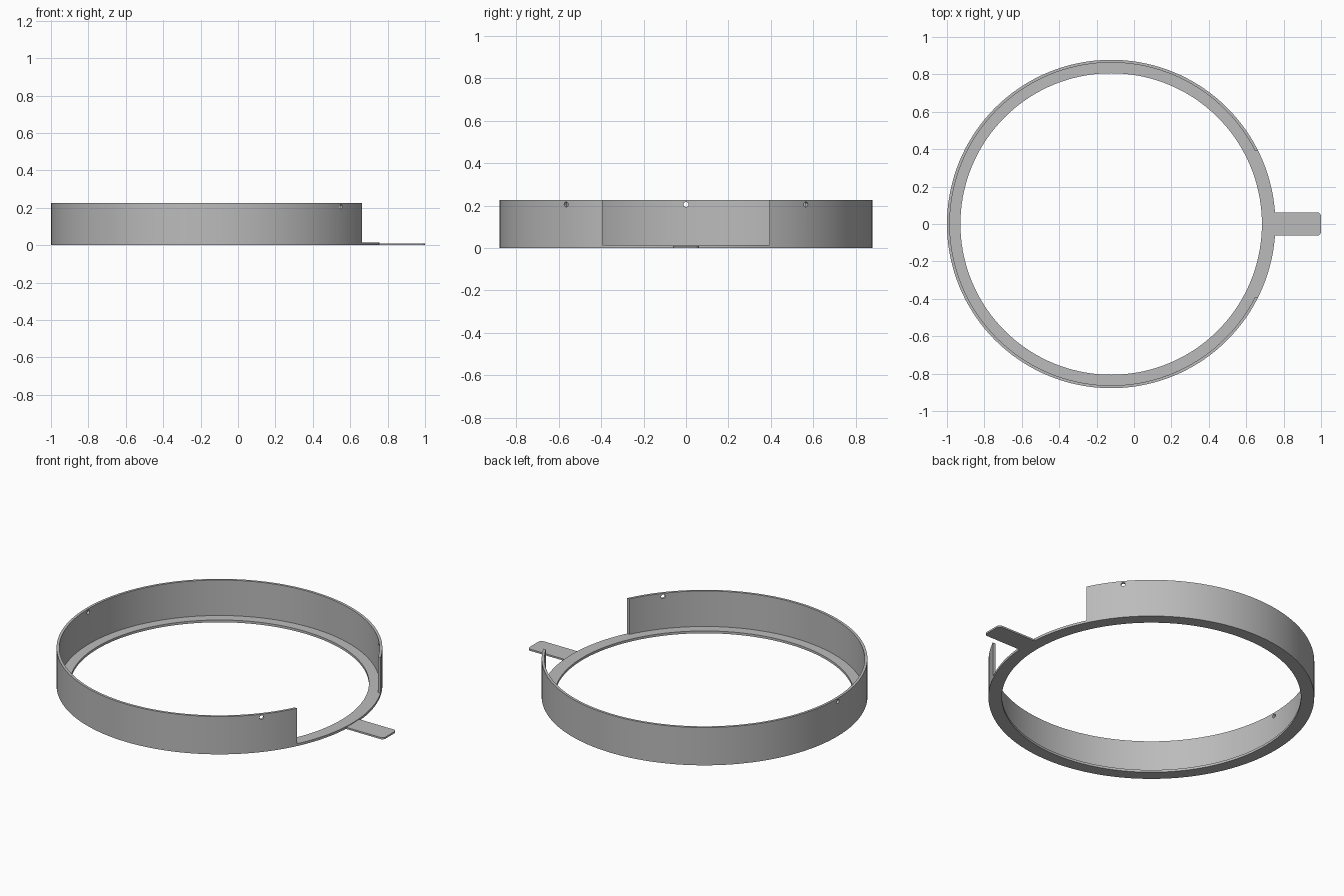
import bpy, bmesh
from math import cos, sin, pi, radians
from mathutils import Matrix

old = bpy.data.objects.get("Cube")
if old:
    bpy.data.objects.remove(old, do_unlink=True)

CX = -0.122              # ring centre
R_OUT, R_WALL, R_IN = 0.878, 0.863, 0.806
HEIGHT, BASE = 0.225, 0.014
GAP = 0.393              # half width of the wall opening
SEGMENTS = 144

grey = bpy.data.materials.new("grey plastic")
grey.use_nodes = True
grey.diffuse_color = (0.5, 0.5, 0.5, 1)
grey.node_tree.nodes["Principled BSDF"].inputs["Base Color"].default_value = (0.5, 0.5, 0.5, 1)


def make_object(name, bm):
    bmesh.ops.recalc_face_normals(bm, faces=bm.faces)
    mesh = bpy.data.meshes.new(name)
    bm.to_mesh(mesh)
    bm.free()
    mesh.materials.append(grey)
    obj = bpy.data.objects.new(name, mesh)
    bpy.context.collection.objects.link(obj)
    return obj


def lathe(name, profile):
    bm = bmesh.new()
    rings = []
    for i in range(SEGMENTS):
        a = 2 * pi * i / SEGMENTS
        rings.append([bm.verts.new((CX + r * cos(a), r * sin(a), z)) for r, z in profile])
    n = len(profile)
    for i in range(SEGMENTS):
        a, b = rings[i], rings[(i + 1) % SEGMENTS]
        for j in range(n):
            k = (j + 1) % n
            bm.faces.new((a[j], b[j], b[k], a[k]))
    return make_object(name, bm)


def activate(obj):
    bpy.ops.object.select_all(action='DESELECT')
    obj.select_set(True)
    bpy.context.view_layer.objects.active = obj


def cut(obj, cutter):
    cutter.hide_render = True
    mod = obj.modifiers.new("cut", 'BOOLEAN')
    mod.operation = 'DIFFERENCE'
    mod.solver = 'EXACT'
    mod.object = cutter
    activate(obj)
    bpy.ops.object.modifier_apply(modifier=mod.name)
    bpy.data.objects.remove(cutter, do_unlink=True)


# Ring: flat inner lip with a thin upright wall
ring = lathe("ring", [(R_IN, 0), (R_OUT, 0), (R_OUT, HEIGHT), (R_WALL, HEIGHT),
                      (R_WALL, BASE), (R_IN, BASE)])

# Opening in the wall above the lip
bm = bmesh.new()
bmesh.ops.create_cube(bm, size=1, matrix=Matrix.Translation((0.7, 0, BASE + 0.25))
                      @ Matrix.Diagonal((0.6, 2 * GAP, 0.5, 1)))
cut(ring, make_object("opening_cutter", bm))

# Three small radial holes near the rim
for angle in (40, 180, 320):
    bm = bmesh.new()
    matrix = (Matrix.Translation((CX, 0, 0.205)) @ Matrix.Rotation(radians(angle), 4, 'Z')
              @ Matrix.Translation((R_OUT, 0, 0)) @ Matrix.Rotation(pi / 2, 4, 'Y'))
    bmesh.ops.create_cone(bm, cap_ends=True, segments=20, radius1=0.012, radius2=0.012,
                          depth=0.1, matrix=matrix)
    cut(ring, make_object("hole_cutter", bm))

# Flat pull tab with rounded outer corners
X0, X1, W, ROUND = 0.75, 1.0, 0.062, 0.02
bm = bmesh.new()
outline = [(X0, -W)]
for side in (-1, 1):
    for i in range(7):
        a = (i / 6 - (1 if side < 0 else 0)) * pi / 2
        outline.append((X1 - ROUND + ROUND * cos(a), side * (W - ROUND) + ROUND * sin(a)))
outline.append((X0, W))
face = bm.faces.new([bm.verts.new((x, y, 0)) for x, y in outline])
top = bmesh.ops.extrude_face_region(bm, geom=[face])
bmesh.ops.translate(bm, vec=(0, 0, 0.01),
                    verts=[v for v in top["geom"] if isinstance(v, bmesh.types.BMVert)])
tab = make_object("pull_tab", bm)

# Smooth round walls, sharp rims
for obj in (ring, tab):
    activate(obj)
    bpy.ops.object.shade_smooth_by_angle(angle=radians(30))
